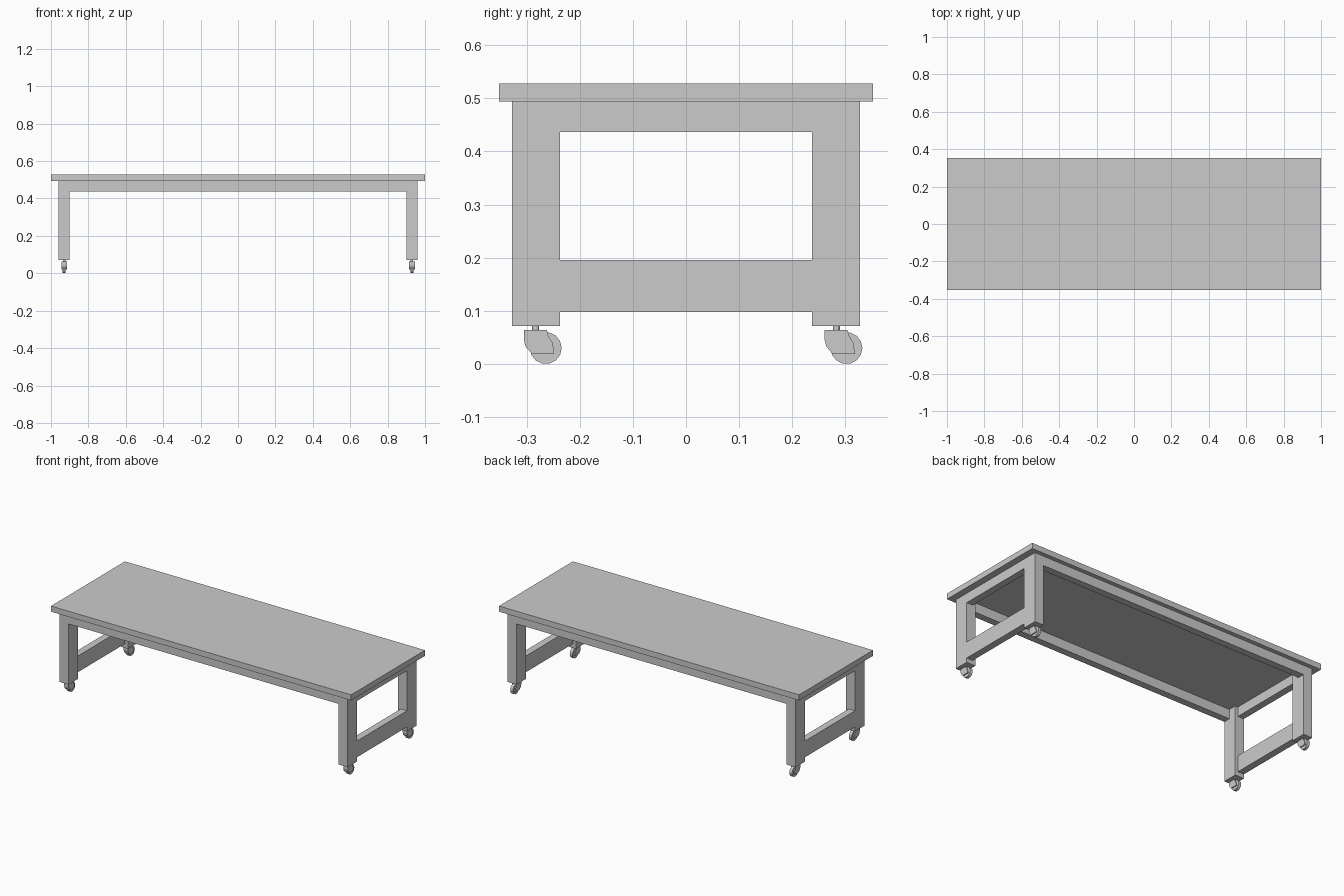
import bpy, bmesh, math
from mathutils import Matrix

if "Cube" in bpy.data.objects:
    bpy.data.objects.remove(bpy.data.objects["Cube"])


def finish(name, bm):
    bmesh.ops.recalc_face_normals(bm, faces=bm.faces[:])
    mesh = bpy.data.meshes.new(name)
    bm.to_mesh(mesh)
    bm.free()
    obj = bpy.data.objects.new(name, mesh)
    bpy.context.collection.objects.link(obj)
    return obj


def box(name, x0, x1, y0, y1, z0, z1):
    bm = bmesh.new()
    bmesh.ops.create_cube(bm, size=1)
    for v in bm.verts:
        v.co = ((x0 + x1) / 2 + v.co.x * (x1 - x0),
                (y0 + y1) / 2 + v.co.y * (y1 - y0),
                (z0 + z1) / 2 + v.co.z * (z1 - z0))
    return finish(name, bm)


def plate(name, profile, x, y, width):
    """Extrude a (y, z) outline along x, centred on x."""
    bm = bmesh.new()
    face = bm.faces.new([bm.verts.new((x - width / 2, y + py, pz)) for py, pz in profile])
    res = bmesh.ops.extrude_face_region(bm, geom=[face])
    verts = [g for g in res["geom"] if isinstance(g, bmesh.types.BMVert)]
    bmesh.ops.translate(bm, verts=verts, vec=(width, 0, 0))
    return finish(name, bm)


def cylinder(name, radius, depth, sides, matrix):
    bm = bmesh.new()
    bmesh.ops.create_cone(bm, cap_ends=True, segments=sides, radius1=radius,
                          radius2=radius, depth=depth, matrix=matrix)
    return finish(name, bm)


LEG_X0, LEG_X1 = 0.90, 0.96
LEG_Y0, LEG_Y1 = 0.237, 0.327
LEG_Z, TOP_Z = 0.072, 0.494
RAIL = 0.042

# Caster hood outline, relative to the stem axis in y
HOOD = [(-0.022, 0.064), (0.021, 0.064), (0.024, 0.053), (0.032, 0.040),
        (0.035, 0.019), (-0.007, 0.019), (-0.019, 0.033), (-0.022, 0.045)]

# Table top
box("table_top", -1, 1, -0.352, 0.352, TOP_Z, 0.528)

for sx, side in ((-1, "left"), (1, "right")):
    # End rails between the legs
    xs = sorted((sx * LEG_X1, sx * (LEG_X1 - RAIL)))
    box(f"{side}_end_apron", *xs, -LEG_Y0, LEG_Y0, 0.437, TOP_Z)
    box(f"{side}_lower_rail", *xs, -LEG_Y0, LEG_Y0, 0.098, 0.196)
    for sy, end in ((-1, "front"), (1, "back")):
        tag = f"{end}_{side}"
        # Leg
        box(f"{tag}_leg", *sorted((sx * LEG_X0, sx * LEG_X1)),
            *sorted((sy * LEG_Y0, sy * LEG_Y1)), LEG_Z, TOP_Z)
        # Caster: stem, hood and trailing wheel, all trailing towards +y
        cx, cy = sx * 0.93, sy * 0.283
        cylinder(f"{tag}_caster_stem", 0.0065, 0.014, 12,
                 Matrix.Translation((cx, cy, 0.067)))
        plate(f"{tag}_caster_hood", HOOD, cx, cy, 0.030)
        cylinder(f"{tag}_caster_wheel", 0.030, 0.018, 14,
                 Matrix.Translation((cx, cy + 0.019, 0.030))
                 @ Matrix.Rotation(math.pi / 2, 4, 'Y'))

# Long aprons at front and back
for sy, end in ((-1, "front"), (1, "back")):
    box(f"{end}_apron", -LEG_X0, LEG_X0,
        *sorted((sy * LEG_Y1, sy * (LEG_Y1 - RAIL))), 0.437, TOP_Z)
